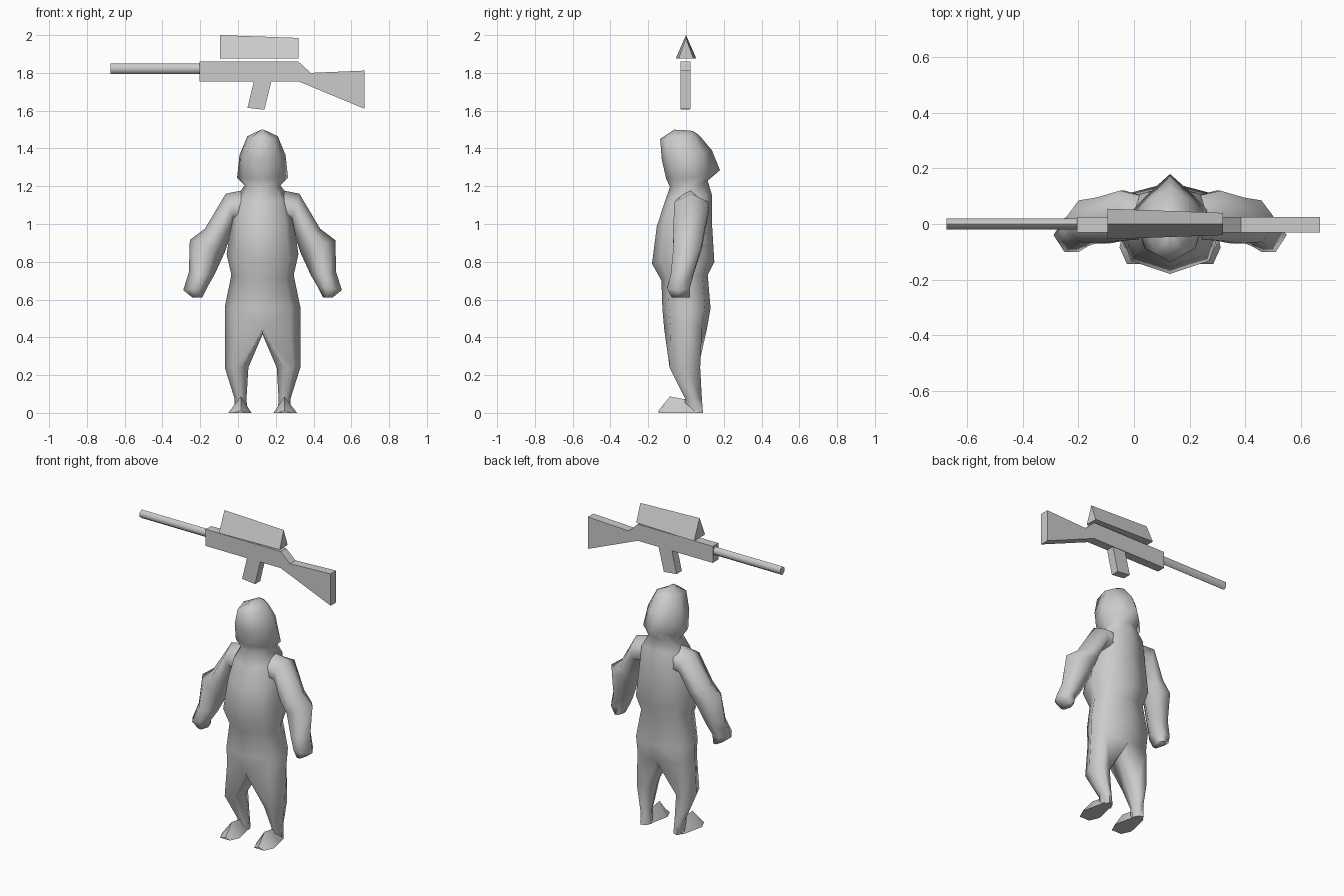
import bpy, bmesh, math
from mathutils import Vector

if "Cube" in bpy.data.objects:
    bpy.data.objects.remove(bpy.data.objects["Cube"], do_unlink=True)

CX = 0.13  # figure stands a little to one side

grey = bpy.data.materials.new("plain_grey")
grey.use_nodes = True
grey.diffuse_color = (0.6, 0.6, 0.6, 1)
grey.node_tree.nodes["Principled BSDF"].inputs["Base Color"].default_value = (0.6, 0.6, 0.6, 1)


def finish(bm, name, angle, mirror=False, x=0.0):
    if mirror:
        geom = bm.verts[:] + bm.edges[:] + bm.faces[:]
        bmesh.ops.mirror(bm, geom=geom, axis='X', merge_dist=0.0005)
        bmesh.ops.remove_doubles(bm, verts=bm.verts[:], dist=0.0005)
    bmesh.ops.recalc_face_normals(bm, faces=bm.faces[:])
    mesh = bpy.data.meshes.new(name)
    bm.to_mesh(mesh)
    bm.free()
    mesh.materials.append(grey)
    ob = bpy.data.objects.new(name, mesh)
    bpy.context.collection.objects.link(ob)
    ob.location.x = x
    bpy.ops.object.select_all(action='DESELECT')
    ob.select_set(True)
    bpy.context.view_layer.objects.active = ob
    bpy.ops.object.shade_smooth_by_angle(angle=math.radians(angle))
    return ob


def ring(bm, pts):
    return [bm.verts.new(p) for p in pts]


def bridge(bm, rings, closed=True):
    for a, b in zip(rings, rings[1:]):
        n = len(a)
        for i in range(n if closed else n - 1):
            j = (i + 1) % n
            bm.faces.new((a[i], a[j], b[j], b[i]))


# Half cross-section of torso and head: front, diagonal, side, diagonal, back
def half_section(zf, zs, zb, w, yf, ys, yb, kb=0.75):
    k = 0.74
    return [(0, yf, zf),
            (w * k, ys + (yf - ys) * k, (zf + zs) / 2),
            (w, ys, zs),
            (w * kb, ys + (yb - ys) * kb, (zb + zs) / 2),
            (0, yb, zb)]


# Leg cross-section: inner front, front, outer, back, inner back, inner
def leg_section(z, xi, xo, yf, yb):
    d, m = xo - xi, (yf + yb) / 2
    return [(xi + .25 * d, yf + .01, z), (xi + .7 * d, yf, z), (xo, m, z),
            (xi + .7 * d, yb, z), (xi + .25 * d, yb - .01, z), (xi, m, z)]


# Body: torso, hood and legs in one skin
bm = bmesh.new()
torso = [ring(bm, half_section(*s)) for s in (
    (0.44, 0.47, 0.44, 0.20, -0.115, 0.01, 0.11),
    (0.55, 0.56, 0.555, 0.20, -0.125, 0.01, 0.13),
    (0.70, 0.73, 0.73, 0.165, -0.13, 0.0, 0.115),
    (0.79, 0.84, 0.80, 0.19, -0.18, 0.0, 0.15),
    (0.985, 1.01, 1.01, 0.165, -0.155, 0.01, 0.137),
    (1.11, 1.14, 1.155, 0.14, -0.115, 0.02, 0.137),
    (1.195, 1.205, 1.23, 0.095, -0.085, 0.02, 0.115),
    (1.24, 1.245, 1.285, 0.135, -0.105, 0.05, 0.18, 0.52),
    (1.34, 1.365, 1.39, 0.122, -0.128, 0.02, 0.137, 0.58),
    (1.45, 1.465, 1.47, 0.08, -0.137, -0.01, 0.07, 0.65),
    (1.50, 1.497, 1.49, 0.012, -0.063, -0.01, 0.04))]
bridge(bm, torso, closed=False)
bm.faces.new(torso[-1])
crotch = bm.verts.new((0, 0.0, 0.415))
leg = [torso[0] + [crotch]] + [ring(bm, leg_section(*s)) for s in (
    (0.24, 0.075, 0.20, -0.087, 0.075),
    (0.075, 0.085, 0.148, -0.005, 0.084),
    (0.0, 0.08, 0.148, -0.005, 0.09))]
bridge(bm, leg)
bm.faces.new(leg[-1])
finish(bm, "body", 85, mirror=True, x=CX)

# Arms: sections given by upper edge, lower edge and depth range
bm = bmesh.new()
arm = []
for ux, uz, lx, lz, y0, y1 in (
        (0.05, 1.19, 0.05, 1.00, -0.05, 0.09),
        (0.195, 1.16, 0.15, 1.01, -0.06, 0.12),
        (0.305, 0.975, 0.18, 0.91, -0.07, 0.095),
        (0.385, 0.915, 0.20, 0.85, -0.065, 0.085),
        (0.39, 0.745, 0.255, 0.73, -0.08, 0.04),
        (0.42, 0.65, 0.29, 0.67, -0.10, 0.02),
        (0.37, 0.61, 0.32, 0.61, -0.075, 0.02)):
    U, L = Vector((ux, (y0 + y1) / 2, uz)), Vector((lx, (y0 + y1) / 2, lz))

    def at(t, y):
        p = U.lerp(L, t)
        return (p.x, y, p.z)
    arm.append(ring(bm, [U, at(.3, y0), at(.7, y0), L, at(.7, y1), at(.3, y1)]))
bridge(bm, arm)
bm.faces.new(arm[0])
bm.faces.new(arm[-1])
finish(bm, "arms", 75, mirror=True, x=CX)

# Feet: ridged wedges, flat underneath
bm = bmesh.new()
foot = [ring(bm, [(0.12 - w, y, 0), (0.115, y, h), (0.12 + w, y, 0)])
        for y, w, h in ((0.06, 0.03, 0.06), (-0.005, 0.045, 0.072),
                        (-0.085, 0.062, 0.087), (-0.145, 0.035, 0.012))]
bridge(bm, foot)
bm.faces.new(foot[0])
bm.faces.new(foot[-1])
finish(bm, "feet", 50, mirror=True, x=CX)


# Flat outline in x and z given a thickness in y
def slab(name, outline, y0, y1):
    bm = bmesh.new()
    ends = [ring(bm, [(x, y, z) for x, z in outline]) for y in (y0, y1)]
    bridge(bm, ends)
    for e in ends:
        bm.faces.new(e)
    finish(bm, name, 40)


slab("rifle_body", [(-0.205, 1.755), (0.32, 1.755), (0.32, 1.86), (-0.205, 1.86)],
     -0.03, 0.025)
slab("rifle_stock", [(0.32, 1.755), (0.67, 1.61), (0.67, 1.812), (0.385, 1.80),
                     (0.32, 1.86)], -0.03, 0.025)
slab("rifle_grip", [(0.05, 1.615), (0.14, 1.605), (0.178, 1.76), (0.085, 1.76)],
     -0.03, 0.022)

# Barrel: six-sided tube along x
bm = bmesh.new()
barrel = [ring(bm, [(x, 0.022 * math.sin(i * math.pi / 3),
                     1.822 + 0.027 * math.cos(i * math.pi / 3)) for i in range(6)])
          for x in (-0.675, -0.2)]
bridge(bm, barrel)
for e in barrel:
    bm.faces.new(e)
finish(bm, "rifle_barrel", 65)

# Scope: tapering three-sided prism
bm = bmesh.new()
scope = [ring(bm, [(x, -w, 1.875), (x, w, 1.875), (x, 0, top)])
         for x, w, top in ((-0.095, 0.055, 2.0), (0.32, 0.04, 1.985))]
bridge(bm, scope)
for e in scope:
    bm.faces.new(e)
finish(bm, "rifle_scope", 40)
